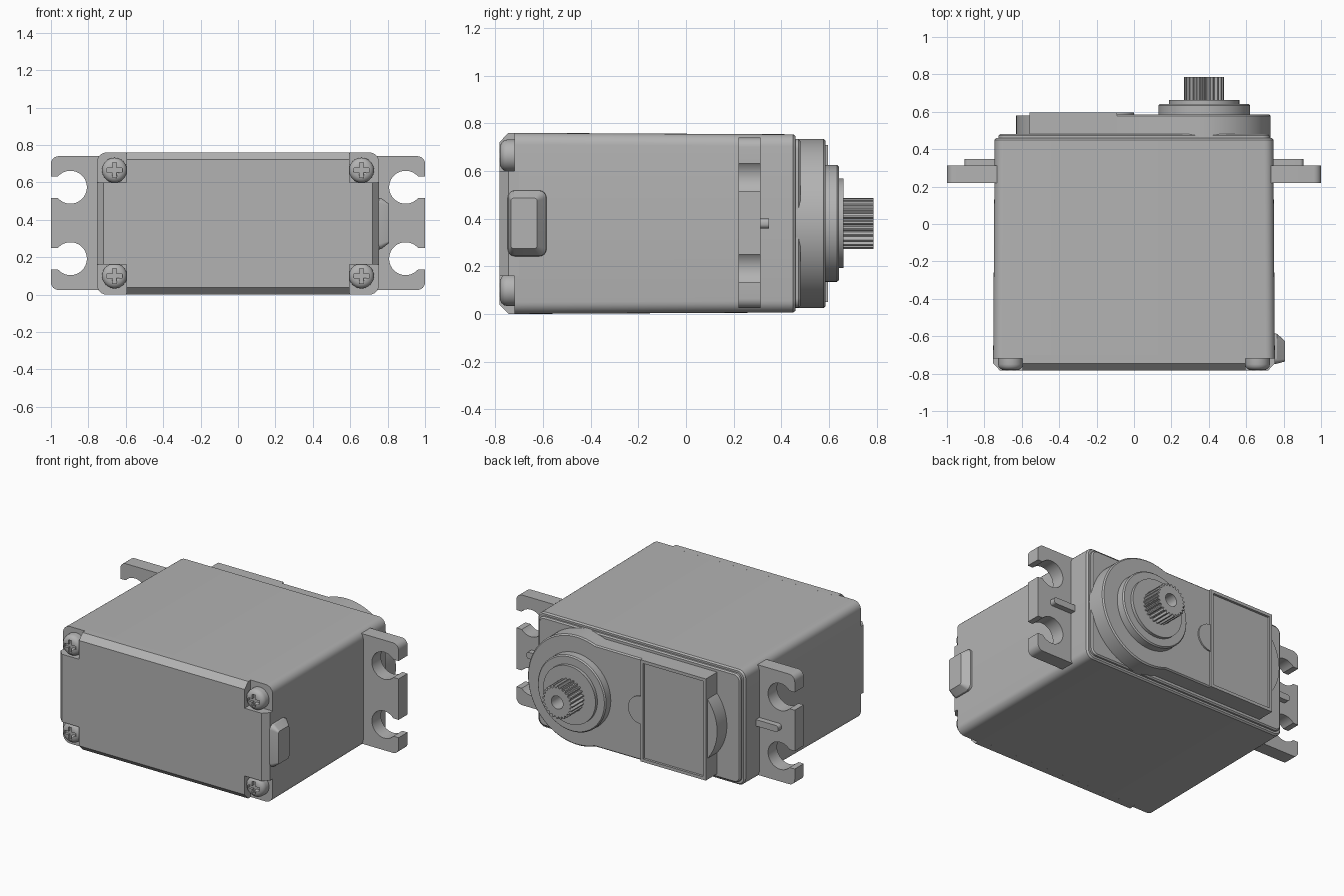
import bpy, bmesh, math

cube = bpy.data.objects.get("Cube")
if cube:
    bpy.data.objects.remove(cube, do_unlink=True)

MID = 0.38          # mid height of the housing
SHAFT = 0.375       # x of the output shaft

grey = bpy.data.materials.new("housing grey")
grey.use_nodes = True
grey.diffuse_color = (0.45, 0.45, 0.45, 1)
grey.node_tree.nodes["Principled BSDF"].inputs["Base Color"].default_value = (0.45, 0.45, 0.45, 1)


def loft(name, sections, axis="Y", angle=30):
    """Join equal-length outlines [(depth, points), ...] and cap both ends."""
    bm = bmesh.new()
    rings = []
    for d, pts in sections:
        rings.append([bm.verts.new((a, d, b) if axis == "Y" else (d, a, b)) for a, b in pts])
    n = len(rings[0])
    for lo, hi in zip(rings, rings[1:]):
        for i in range(n):
            j = (i + 1) % n
            bm.faces.new((lo[i], lo[j], hi[j], hi[i]))
    bm.faces.new(rings[0])
    bm.faces.new(rings[-1])
    bmesh.ops.recalc_face_normals(bm, faces=bm.faces)
    mesh = bpy.data.meshes.new(name)
    bm.to_mesh(mesh)
    bm.free()
    mesh.materials.append(grey)
    obj = bpy.data.objects.new(name, mesh)
    bpy.context.collection.objects.link(obj)
    bpy.ops.object.select_all(action="DESELECT")
    obj.select_set(True)
    bpy.context.view_layer.objects.active = obj
    bpy.ops.object.shade_smooth_by_angle(angle=math.radians(angle))
    return obj


def arc(cx, cz, r, start, end, steps):
    angles = [math.radians(start + (end - start) * i / steps) for i in range(steps + 1)]
    return [(cx + r * math.cos(t), cz + r * math.sin(t)) for t in angles]


def circle(cx, cz, r, n=64):
    return arc(cx, cz, r, 0, 360, n)[:-1]


def rect(x0, x1, z0, z1):
    return [(x0, z0), (x1, z0), (x1, z1), (x0, z1)]


def rounded(cx, cz, w, h, r, steps=6):
    """Rounded rectangle with half sizes w and h."""
    pts = []
    for sx, sz, a in ((1, 1, 0), (-1, 1, 90), (-1, -1, 180), (1, -1, 270)):
        pts += arc(cx + sx * (w - r), cz + sz * (h - r), r, a, a + 90, steps)
    return pts


# Main housing with a stepped back edge
loft("housing", [(-0.72, rounded(0, MID, 0.753, MID, 0.05)),
                 (0.45, rounded(0, MID, 0.745, 0.374, 0.05)),
                 (0.46, rounded(0, MID, 0.737, 0.366, 0.045))])
loft("back_plate", [(0.45, rounded(0, MID, 0.725, 0.354, 0.04)),
                    (0.472, rounded(0, MID, 0.725, 0.354, 0.04)),
                    (0.48, rounded(0, MID, 0.717, 0.346, 0.035))])


# Front cover: notched corners for the screws, chamfered outer edges
def notched(w, h, nx=0.595, nz=0.22):
    quarter = [(w, nz), (nx, nz), (nx, h)]
    pts = []
    for sx, sz in ((1, 1), (-1, 1), (-1, -1), (1, -1)):
        q = quarter if sx * sz > 0 else quarter[::-1]
        pts += [(sx * x, MID + sz * z) for x, z in q]
    return pts


loft("front_cover", [(-0.7, notched(0.753, MID)), (-0.745, notched(0.753, MID)),
                     (-0.782, notched(0.718, 0.342))])

# Corner screws with a cross recess
for sx in (-1, 1):
    for z in (0.1, 0.665):
        x = sx * 0.66
        screw = loft("corner_screw", [(-0.71, circle(x, z, 0.067, 32))] + [
            (-0.75 - 0.032 * math.sin(t), circle(x, z, 0.03 + 0.037 * math.cos(t), 32))
            for t in (0, 0.4, 0.8, 1.2, 1.57)])
        a, b = 0.04, 0.011
        cross = [(a, b), (b, b), (b, a), (-b, a), (-b, b), (-a, b),
                 (-a, -b), (-b, -b), (-b, -a), (b, -a), (b, -b), (a, -b)]
        cross = [(x + p, z + q) for p, q in cross]
        cutter = loft("cross_cutter", [(-0.8, cross), (-0.765, cross)])
        mod = screw.modifiers.new("recess", "BOOLEAN")
        mod.operation, mod.solver, mod.object = "DIFFERENCE", "EXACT", cutter
        bpy.context.view_layer.objects.active = screw
        bpy.ops.object.modifier_apply(modifier=mod.name)
        bpy.data.objects.remove(cutter, do_unlink=True)

# Cable outlet on the left side
loft("cable_outlet", [(0.73, rounded(-0.667, MID, 0.083, 0.14, 0.03)),
                      (0.765, rounded(-0.667, MID, 0.08, 0.137, 0.03)),
                      (0.806, rounded(-0.68, MID, 0.055, 0.106, 0.012))], "X")

# Mounting ears with open screw holes, and a stiffening rib on each
half_gap, hole_r = 0.058, 0.088
gap = math.degrees(math.asin(half_gap / hole_r))
ear = [(0.73, 0.025)] + arc(0.96, 0.065, 0.04, -90, 0, 6)
for z in (0.192, 0.574):
    ear += [(1, z - half_gap)] + arc(0.896, z, hole_r, -gap, gap - 360, 32) + [(1, z + half_gap)]
ear += arc(0.96, 0.7, 0.04, 0, 90, 6) + [(0.73, 0.74)]
for side, s in (("left", 1), ("right", -1)):
    pts = [(s * x, z) for x, z in ear]
    loft(side + "_mounting_ear", [(0.22, pts), (0.312, pts)])
    rib = rounded(s * 0.815, MID, 0.09, 0.021, 0.018)
    loft(side + "_ear_rib", [(0.3, rib), (0.348, rib)])

# Gear case: round end around the shaft running into a straight flank
flank = math.degrees(math.asin(0.33 / 0.355))


def case(inset):
    return (arc(SHAFT, MID, 0.355 - inset, flank - 180, 180 - flank, 64)
            + [(-0.1, 0.71 - inset), (-0.1, 0.05 + inset)])


loft("gear_case", [(0.46, case(0)), (0.578, case(0)), (0.586, case(0.008))])
loft("gear_case_lobe", [(0.46, circle(-0.33, MID, 0.3)), (0.58, circle(-0.33, MID, 0.3))])

# Raised frame with a sunken panel, and a half-round finger tab
outer = rect(-0.56, -0.09, 0.05, 0.71)
inner = rect(-0.54, -0.11, 0.07, 0.69)
loft("panel_frame", [(0.46, outer), (0.597, outer), (0.597, inner), (0.582, inner)])
tab = arc(-0.09, MID, 0.09, -90, 90, 24)
loft("panel_tab", [(0.57, tab), (0.595, tab)])

# Output bearing bosses
loft("bearing_boss", [(0.57, circle(SHAFT, MID, 0.245)), (0.634, circle(SHAFT, MID, 0.245)),
                      (0.642, circle(SHAFT, MID, 0.238))])
loft("bearing_ring", [(0.63, circle(SHAFT, MID, 0.188)), (0.662, circle(SHAFT, MID, 0.188))])

# Splined output shaft with a centre bore
TEETH = 24
spline, bore = [], []
for i in range(TEETH * 4):
    t = math.tau * i / (TEETH * 4)
    r = 0.107 if i % 4 < 2 else 0.092
    spline.append((SHAFT + r * math.cos(t), MID + r * math.sin(t)))
    bore.append((SHAFT + 0.042 * math.cos(t), MID + 0.042 * math.sin(t)))
loft("output_spline", [(0.65, spline), (0.787, spline), (0.787, bore), (0.69, bore)], angle=20)
